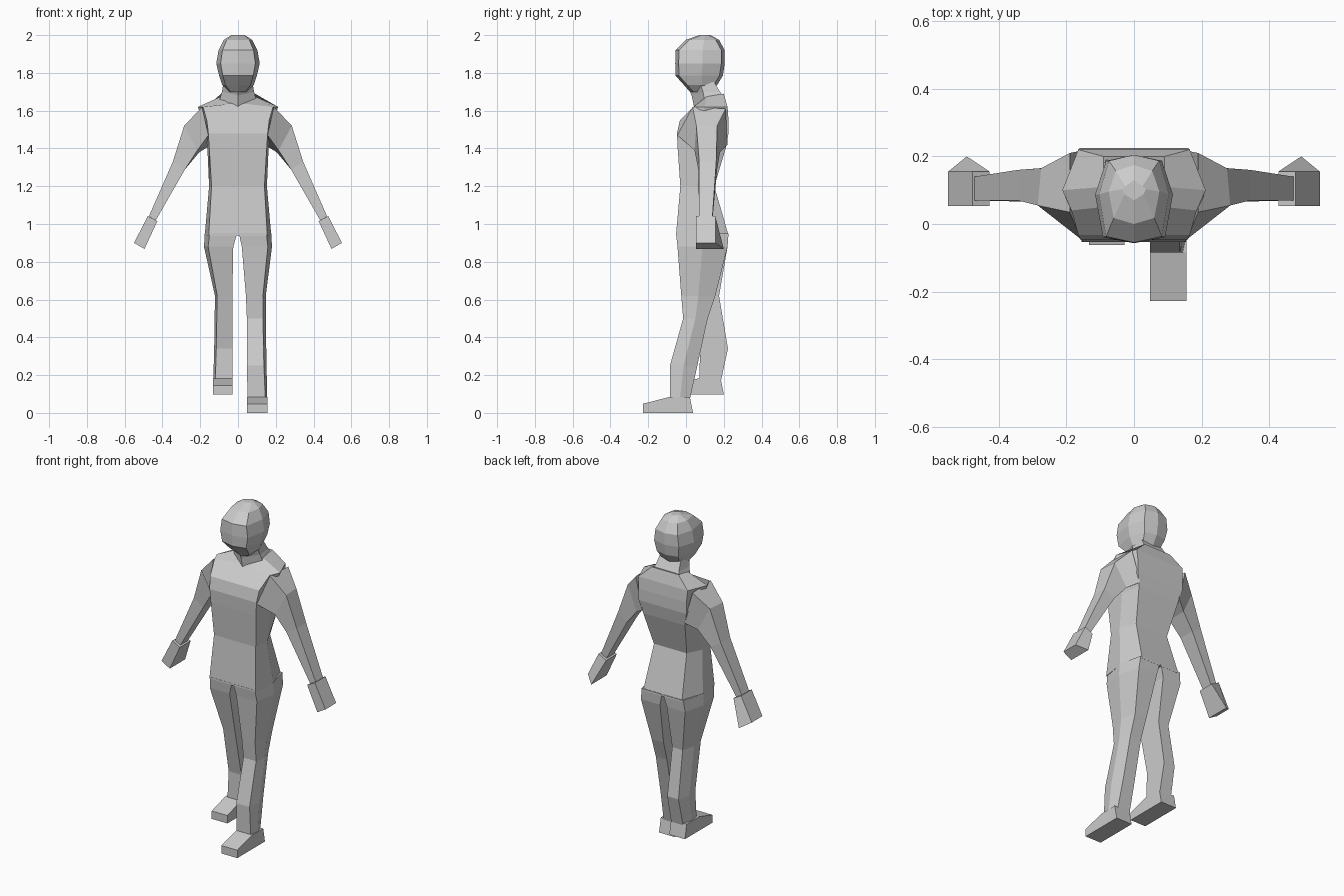
import bpy, bmesh


def loft(name, rings):
    """Skin a list of equal-length rings and cap both ends."""
    bm = bmesh.new()
    loops = [[bm.verts.new(p) for p in ring] for ring in rings]
    n = len(loops[0])
    for a, b in zip(loops, loops[1:]):
        for i in range(n):
            j = (i + 1) % n
            bm.faces.new((a[i], a[j], b[j], b[i]))
    bm.faces.new(loops[0])
    bm.faces.new(loops[-1])
    bmesh.ops.recalc_face_normals(bm, faces=bm.faces)
    mesh = bpy.data.meshes.new(name)
    bm.to_mesh(mesh)
    bm.free()
    ob = bpy.data.objects.new(name, mesh)
    bpy.context.collection.objects.link(ob)
    return ob


def mirror_ring(half):
    """Close a half ring (x >= 0) with its mirror image."""
    back = [(-x, y, z) for x, y, z in reversed(half) if x > 0]
    return half + back


def flip(rings, side):
    return [[(x * side, y, z) for x, y, z in r] for r in rings]


# Torso: z, front corner, side point, back corner
def torso_ring(z, f, s, b):
    return mirror_ring([(*f, z), (*s, z), (*b, z)])


torso = [
    torso_ring(0.94, (0.155, -0.053), (0.176, 0.09), (0.13, 0.225)),
    torso_ring(1.20, (0.14, -0.03), (0.153, 0.06), (0.11, 0.15)),
    torso_ring(1.40, (0.152, -0.044), (0.162, 0.09), (0.14, 0.21)),
    torso_ring(1.48, (0.157, -0.048), (0.17, 0.09), (0.16, 0.225)),
    torso_ring(1.55, (0.165, -0.032), (0.19, 0.09), (0.16, 0.225)),
    torso_ring(1.62, (0.185, 0.04), (0.212, 0.1), (0.165, 0.22)),
    mirror_ring([(0.05, 0.055, 1.635), (0.09, 0.11, 1.675), (0.09, 0.2, 1.69)]),
]
loft("torso", torso)

# Neck with a pointed front
loft("neck", [
    mirror_ring([(0, 0.045, 1.61), (0.1, 0.1, 1.65), (0.09, 0.2, 1.67)]),
    mirror_ring([(0, 0.03, 1.68), (0.085, 0.09, 1.70), (0.078, 0.18, 1.70)]),
    mirror_ring([(0, 0.0, 1.75), (0.075, 0.07, 1.76), (0.07, 0.15, 1.75)]),
])


# Head: z, half width, front y, back y
def head_ring(z, w, yf, yb):
    return mirror_ring([(0, yf, z), (0.8 * w, yf + 0.018, z),
                        (w, yf + 0.55 * (yb - yf), z),
                        (0.72 * w, yb - 0.018, z), (0, yb, z)])


loft("head", [head_ring(*r) for r in (
    (1.70, 0.05, 0.02, 0.13), (1.735, 0.083, -0.01, 0.165),
    (1.785, 0.1, -0.055, 0.195), (1.85, 0.115, -0.057, 0.205),
    (1.92, 0.103, -0.055, 0.205), (1.975, 0.075, 0.0, 0.175),
    (2.0, 0.035, 0.07, 0.13))])

# Arms and hands: outer front, outer back, inner back, inner front
arm = [
    [(0.19, 0.035, 1.62), (0.19, 0.21, 1.61), (0.14, 0.22, 1.42), (0.157, -0.045, 1.47)],
    [(0.285, 0.055, 1.52), (0.275, 0.165, 1.52), (0.205, 0.18, 1.38), (0.215, 0.045, 1.39)],
    [(0.345, 0.07, 1.33), (0.345, 0.16, 1.33), (0.28, 0.165, 1.29), (0.28, 0.065, 1.29)],
    [(0.472, 0.07, 1.04), (0.472, 0.14, 1.04), (0.435, 0.14, 1.02), (0.435, 0.07, 1.02)],
]
hand = [
    [(0.478, 0.053, 1.042), (0.478, 0.155, 1.042), (0.427, 0.155, 1.015), (0.427, 0.053, 1.015)],
    [(0.55, 0.053, 0.9), (0.55, 0.155, 0.9), (0.495, 0.2, 0.868), (0.495, 0.053, 0.868)],
]
for side, label in ((1, "right"), (-1, "left")):
    loft(label + "_arm", flip(arm, side))
    loft(label + "_hand", flip(hand, side))


# Legs: z, inner x, front corner x, outer x, front y, back y
def leg_ring(z, xi, xf, xo, yf, yb):
    ym = (yf + yb) / 2
    return [(xi, yf, z), (xf, yf, z), (xo, ym, z), (xf - 0.01, yb, z), (xi, yb, z)]


# Feet: sole z, inner x, outer x, heel y, ankle front y, toe y
def foot(z, xi, xo, heel, ankle, toe):
    stations = ((heel, heel - 0.017, 0.085), (ankle, ankle, 0.085), (toe, toe, 0.048))
    return [[(xi, yb, z), (xo, yb, z), (xo, yt, z + h), (xi, yt, z + h)]
            for yb, yt, h in stations]


forward_leg = [leg_ring(*r) for r in (
    (0.95, 0.005, 0.15, 0.176, -0.053, 0.225), (0.88, 0.02, 0.158, 0.18, -0.045, 0.22),
    (0.62, 0.042, 0.132, 0.147, -0.025, 0.155), (0.50, 0.047, 0.132, 0.147, -0.015, 0.115),
    (0.25, 0.048, 0.137, 0.151, -0.085, 0.06), (0.07, 0.05, 0.145, 0.155, -0.085, 0.02))]
rear_leg = [leg_ring(*r) for r in (
    (0.95, 0.005, 0.15, 0.176, -0.053, 0.225), (0.88, 0.025, 0.158, 0.18, -0.045, 0.22),
    (0.62, 0.03, 0.11, 0.122, 0.015, 0.175), (0.34, 0.03, 0.115, 0.126, 0.075, 0.222),
    (0.17, 0.03, 0.12, 0.131, 0.07, 0.185))]
loft("forward_leg", forward_leg)
loft("rear_leg", flip(rear_leg, -1))
loft("forward_foot", foot(0.0, 0.048, 0.155, 0.037, -0.085, -0.228))
loft("rear_foot", flip(foot(0.098, 0.028, 0.133, 0.2, 0.065, -0.062), -1))
